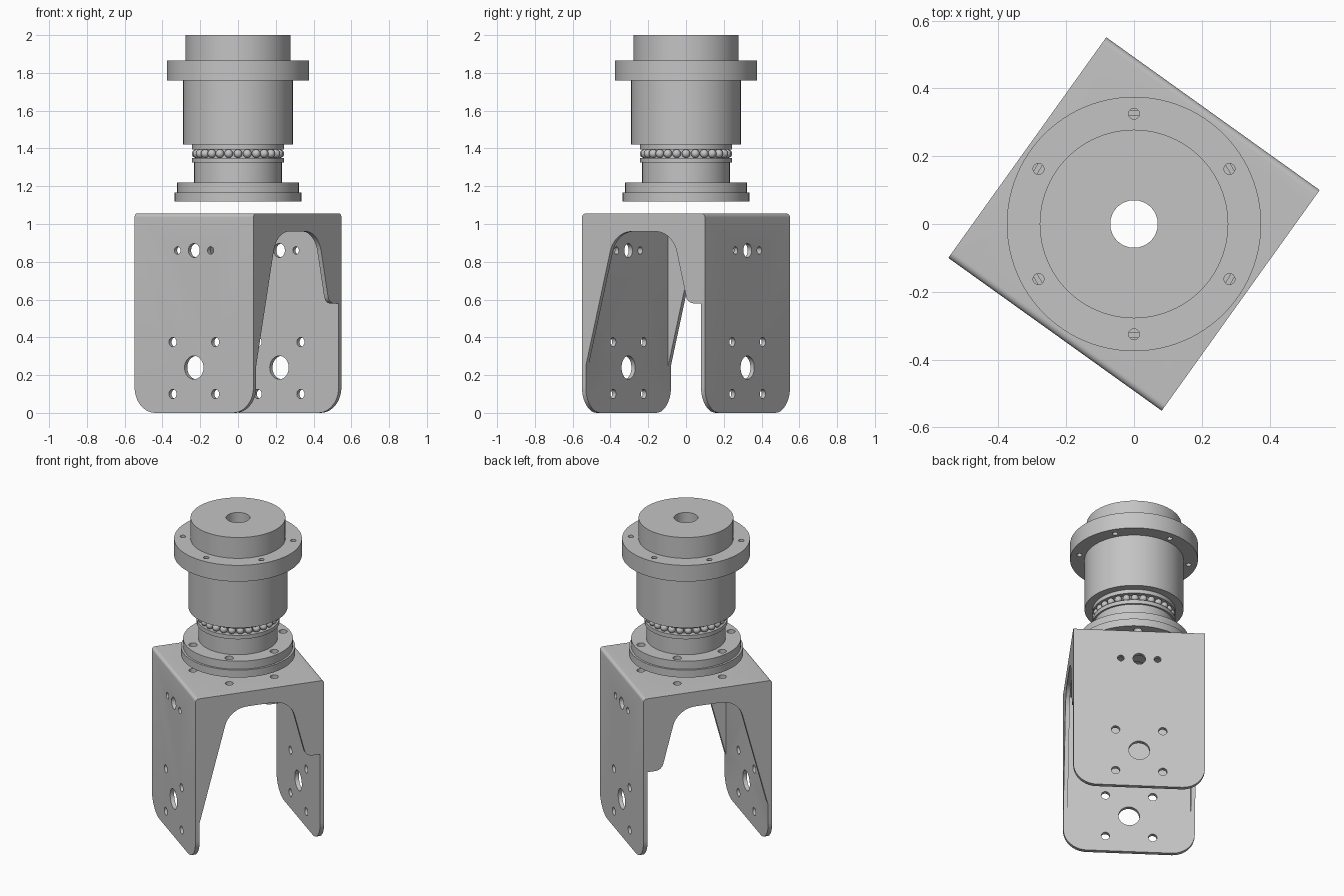
import bpy, bmesh
from math import sin, cos, pi, radians
from mathutils import Matrix, Vector

cube = bpy.data.objects.get("Cube")
if cube:
    bpy.data.objects.remove(cube, do_unlink=True)

metal = bpy.data.materials.new("grey_metal")
metal.use_nodes = True
GREY = (0.55, 0.55, 0.55, 1)
metal.diffuse_color = GREY
metal.node_tree.nodes["Principled BSDF"].inputs["Base Color"].default_value = GREY

TURN = radians(-35.6)   # yaw of the bracket and the lower bolt circle
HW, HD, T, TOP = 0.387, 0.4, 0.025, 1.055


def finish(name, bm):
    bmesh.ops.recalc_face_normals(bm, faces=bm.faces)
    mesh = bpy.data.meshes.new(name)
    bm.to_mesh(mesh)
    bm.free()
    ob = bpy.data.objects.new(name, mesh)
    mesh.materials.append(metal)
    bpy.context.collection.objects.link(ob)
    return ob


def select(ob):
    bpy.ops.object.select_all(action='DESELECT')
    ob.select_set(True)
    bpy.context.view_layer.objects.active = ob


def smooth(ob):
    select(ob)
    bpy.ops.object.shade_smooth_by_angle(angle=radians(30))


def arc(cx, cy, r, a0, a1, n=10):
    angles = [radians(a0 + (a1 - a0) * i / n) for i in range(n + 1)]
    return [(cx + r * cos(a), cy + r * sin(a)) for a in angles]


def prism(name, pts, axis, half):
    """Extrude an (a, z) outline along x or y, from -half to +half."""
    bm = bmesh.new()
    place = (lambda a, z: (-half, a, z)) if axis == 'x' else (lambda a, z: (a, -half, z))
    face = bm.faces.new([bm.verts.new(place(a, z)) for a, z in pts])
    ext = bmesh.ops.extrude_face_region(bm, geom=[face])["geom"]
    move = Vector((2 * half, 0, 0)) if axis == 'x' else Vector((0, 2 * half, 0))
    bmesh.ops.translate(bm, vec=move, verts=[v for v in ext if isinstance(v, bmesh.types.BMVert)])
    return finish(name, bm)


def lathe(name, profile):
    bm = bmesh.new()
    vs = [bm.verts.new((r, 0, z)) for r, z in profile]
    es = [bm.edges.new((vs[i - 1], vs[i])) for i in range(len(vs))]
    bmesh.ops.spin(bm, geom=vs + es, cent=(0, 0, 0), axis=(0, 0, 1), angle=2 * pi, steps=96)
    bmesh.ops.remove_doubles(bm, verts=bm.verts, dist=1e-4)
    return finish(name, bm)


def drills(name, holes, axis='z'):
    """Cylinders (x, y, z, radius, length) joined into one cutter."""
    bm = bmesh.new()
    rot = Matrix.Rotation(pi / 2, 4, 'X') if axis == 'y' else Matrix()
    for x, y, z, r, length in holes:
        bmesh.ops.create_cone(bm, cap_ends=True, segments=32, radius1=r, radius2=r,
                              depth=length, matrix=Matrix.Translation((x, y, z)) @ rot)
    return finish(name, bm)


def boolean(ob, cutter, op='DIFFERENCE'):
    mod = ob.modifiers.new("cut", 'BOOLEAN')
    mod.operation, mod.object, mod.solver = op, cutter, 'EXACT'
    select(ob)
    bpy.ops.object.modifier_apply(modifier=mod.name)
    bpy.data.objects.remove(cutter, do_unlink=True)


def bolt_circle(radius, phase, z, r, length):
    angles = [phase + i * pi / 3 for i in range(6)]
    return [(radius * cos(a), radius * sin(a), z, r, length) for a in angles]


# Bracket: folded sheet with rounded top bends, hollowed from below
outer = [(-HD, 0), (HD, 0)] + arc(HD - .02, TOP - .02, .02, 0, 90, 6) \
    + arc(.02 - HD, TOP - .02, .02, 90, 180, 6)
bracket = prism("bracket", outer, 'x', HW)
iw, idp = HW - T, HD - T
boolean(bracket, prism("hollow", [(-idp, -.1), (idp, -.1), (idp, TOP - T), (-idp, TOP - T)], 'x', iw))

# Lopsided arch through both side walls
arch = [(-idp, -.2), (-idp, .25)] + arc(-.08, .819, .141, 165.3, 90) \
    + arc(.08, .819, .141, 90, 14.7) + arc(.326, .63, .05, 194.7, 270, 6) \
    + [(idp, .58), (idp, -.2)]
boolean(bracket, prism("arch", arch, 'x', 1))

# Rounded lower corners of the two legs
R = .135
legs = arc(R - HW, R, R, 180, 270) + arc(HW - R, R, R, 270, 360) + [(HW + .1, .5), (HW + .1, 1.5),
                                                                   (-HW - .1, 1.5), (-HW - .1, .5)]
legs[-4:] = [(HW, 1.5), (-HW, 1.5)]
boolean(bracket, prism("leg_outline", legs, 'y', 1), 'INTERSECT')

# Holes in the legs and in the top plate
leg_holes = [(0, 0, .86, .037, 2), (0, 0, .24, .062, 2)]
for s in (-1, 1):
    leg_holes += [(s * .108, 0, .86, .02, 2)]
    leg_holes += [(s * .139, 0, z, .025, 2) for z in (.1, .375)]
boolean(bracket, drills("leg_drills", leg_holes, 'y'))
boolean(bracket, drills("top_drills", bolt_circle(.28, pi / 6, TOP, .024, .2) + [(0, 0, TOP, .072, .2)]))
bracket.data.transform(Matrix.Rotation(TURN, 4, 'Z'))
smooth(bracket)

# Lower flange with neck and lower bearing race
BORE = .07
base = lathe("base_flange", [(BORE, 1.12), (.335, 1.12), (.335, 1.168), (.322, 1.168), (.322, 1.22),
                             (.232, 1.22), (.232, 1.325), (.243, 1.325), (.243, 1.35),
                             (.208, 1.35), (.208, 1.395), (BORE, 1.395)])
boolean(base, drills("base_drills", bolt_circle(.28, TURN + pi / 6, 1.17, .025, .2)))
smooth(base)

# Ball bearing
bm = bmesh.new()
BALLS = 28
for i in range(BALLS):
    a = 2 * pi * i / BALLS
    bmesh.ops.create_uvsphere(bm, u_segments=16, v_segments=10, radius=.0225,
                              matrix=Matrix.Translation((.222 * cos(a), .222 * sin(a), 1.3725)))
smooth(finish("bearing_balls", bm))
smooth(lathe("upper_race", [(BORE, 1.395), (.243, 1.395), (.243, 1.42), (BORE, 1.42)]))

# Housing with bolted flange and cap
housing = lathe("housing", [(BORE, 1.42), (.29, 1.42), (.29, 1.76), (.375, 1.76), (.375, 1.865),
                            (.278, 1.865), (.278, 2), (BORE, 2)])
boolean(housing, drills("housing_drills", bolt_circle(.325, pi / 6, 1.81, .016, .2)))
smooth(housing)
